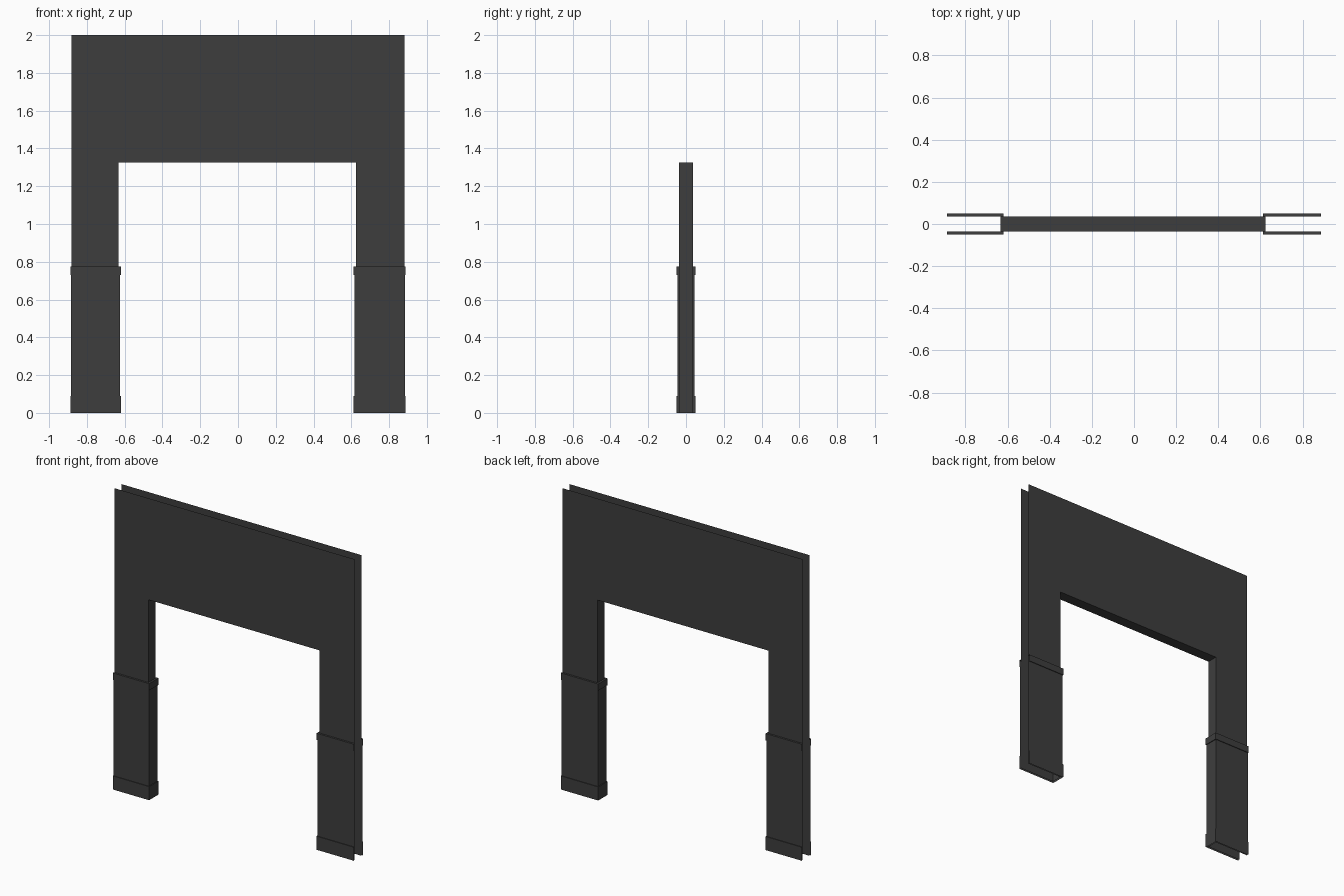
import bpy

default = bpy.data.objects.get("Cube")
if default:
    bpy.data.objects.remove(default, do_unlink=True)

HALF_WIDTH = 0.882     # open outer ends of the wall
HALF_DEPTH = 0.036
JAMBS = {"right": -0.633, "left": 0.625}
LINTEL, TOP = 1.325, 2.0

charcoal = bpy.data.materials.new("charcoal")
charcoal.use_nodes = True
colour = (0.048, 0.048, 0.048, 1)
charcoal.diffuse_color = colour
charcoal.node_tree.nodes["Principled BSDF"].inputs["Base Color"].default_value = colour


def add_mesh(name, verts, faces):
    mesh = bpy.data.meshes.new(name)
    mesh.from_pydata(verts, [], faces)
    mesh.materials.append(charcoal)
    obj = bpy.data.objects.new(name, mesh)
    bpy.context.collection.objects.link(obj)
    return obj


def sheet(name, outline, y):
    """Flat wall face; the outline is reversed on the back so it faces out."""
    verts = [(x, y, z) for x, z in outline]
    order = list(range(len(verts)))
    return add_mesh(name, verts, [order if y < 0 else order[::-1]])


def trim(name, jamb, profile, overhang):
    """Sweep an (offset, height) profile in a U around one leg, open outwards."""
    side = 1 if jamb > 0 else -1
    end = side * (HALF_WIDTH + overhang)
    verts = []
    for offset, z in profile:
        inner, depth = jamb - side * offset, HALF_DEPTH + offset
        verts += [(end, -depth, z), (inner, -depth, z), (inner, depth, z), (end, depth, z)]
    faces = []
    for row in range(len(profile) - 1):
        for col in range(3):
            a = row * 4 + col
            quad = (a, a + 1, a + 5, a + 4)
            faces.append(quad if side < 0 else quad[::-1])
    return add_mesh(name, verts, faces)


# Front and back wall faces around the doorway
r, l = JAMBS["right"], JAMBS["left"]
outline = [(-HALF_WIDTH, 0), (r, 0), (r, LINTEL), (l, LINTEL), (l, 0),
           (HALF_WIDTH, 0), (HALF_WIDTH, TOP), (-HALF_WIDTH, TOP)]
sheet("wall_front", outline, -HALF_DEPTH)
sheet("wall_back", outline, HALF_DEPTH)

# Lining of the doorway: two jambs and the soffit
opening = outline[1:5]
lining = [(x, y, z) for x, z in opening for y in (-HALF_DEPTH, HALF_DEPTH)]
add_mesh("doorway_lining", lining,
         [(i, i + 1, i + 3, i + 2) for i in range(0, 6, 2)])

# Wainscot, skirting and cap rail on each leg
PANEL, RAIL = 0.008, 0.013
for side, jamb in JAMBS.items():
    trim(side + "_wainscot", jamb, [(PANEL, 0), (PANEL, 0.77)], 0.002)
    trim(side + "_skirting", jamb, [(RAIL, 0), (RAIL, 0.09), (PANEL, 0.09)], 0.005)
    trim(side + "_cap_rail", jamb,
         [(PANEL, 0.73), (RAIL, 0.73), (RAIL, 0.775), (0, 0.775)], 0.005)
